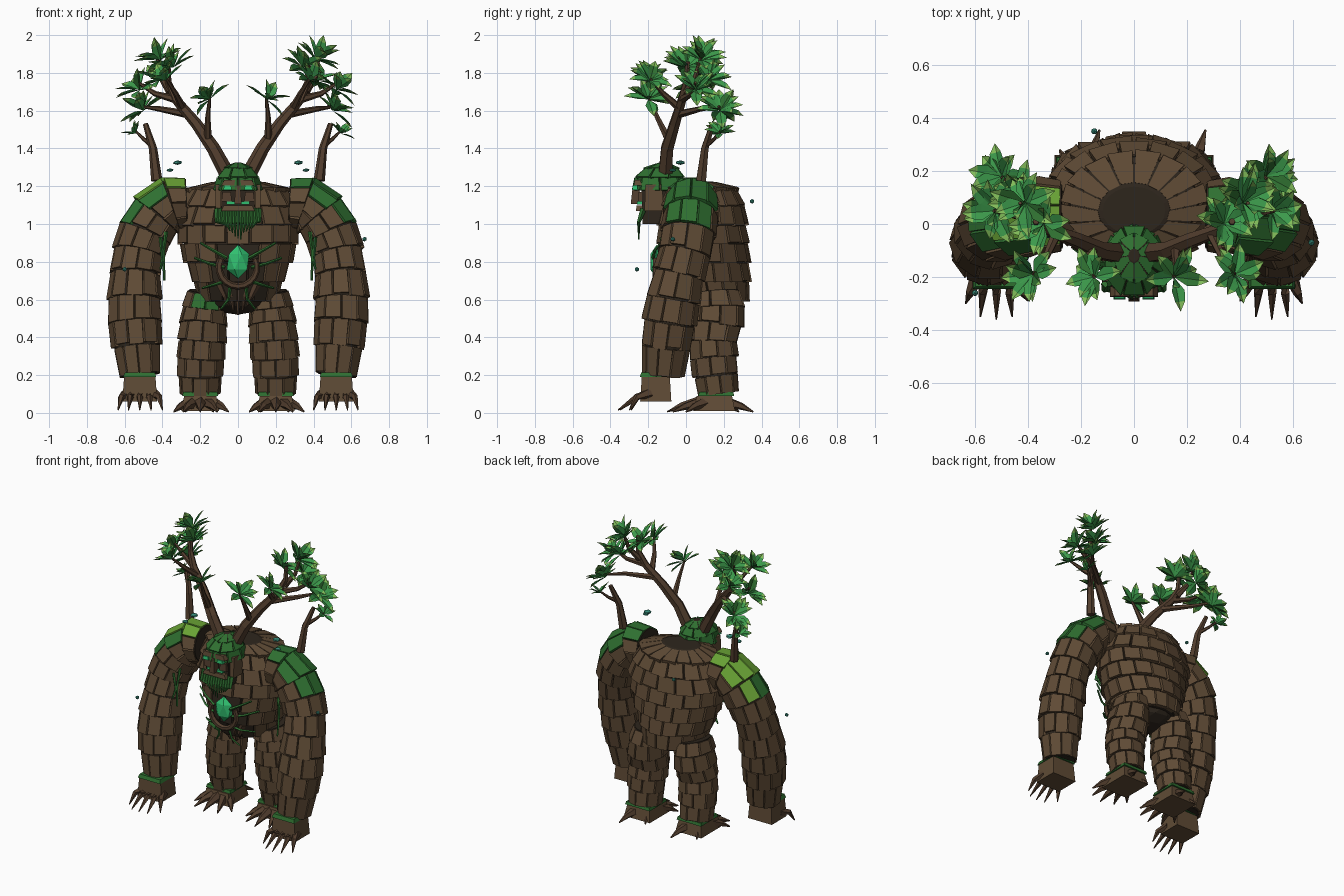
import bpy, bmesh, math, random
from mathutils import Vector as V, Matrix

random.seed(4)
if "Cube" in bpy.data.objects:
    bpy.data.objects.remove(bpy.data.objects["Cube"])

COLOURS = {"bark": (.115, .070, .036), "dark_bark": (.027, .019, .012),
           "wood": (.085, .048, .027), "moss": (.028, .16, .03),
           "light_moss": (.14, .36, .035), "leaf": (.045, .32, .07),
           "leaf_tip": (.22, .5, .1), "gem": (.03, .52, .16),
           "spirit_teal": (.04, .27, .2)}
MATS = []
for label, rgb in COLOURS.items():
    m = bpy.data.materials.new(label)
    m.use_nodes = True
    m.diffuse_color = (*rgb, 1)
    m.node_tree.nodes["Principled BSDF"].inputs["Base Color"].default_value = (*rgb, 1)
    MATS.append(m)
BARK, DARK, WOOD, MOSS, LIGHT, LEAF, TIP, GEM, TEAL = range(len(MATS))


def finish(name, bm, fix=True):
    if fix:
        bmesh.ops.recalc_face_normals(bm, faces=bm.faces)
    me = bpy.data.meshes.new(name)
    bm.to_mesh(me)
    bm.free()
    for m in MATS:
        me.materials.append(m)
    bpy.context.collection.objects.link(bpy.data.objects.new(name, me))


def face(bm, verts, mat):
    bm.faces.new(verts).material_index = mat


def loft(bm, rings, mat):
    """Closed solid through matching rings of points."""
    vs = [[bm.verts.new(p) for p in r] for r in rings]
    for a, b in zip(vs, vs[1:]):
        for i in range(len(a)):
            j = (i + 1) % len(a)
            face(bm, (a[i], a[j], b[j], b[i]), mat)
    face(bm, vs[0][::-1], mat)
    face(bm, vs[-1], mat)


def block(bm, c, size, mat, taper=1.0):
    x, y, z = [v / 2 for v in size]
    sq = ((-x, -y), (x, -y), (x, y), (-x, y))
    loft(bm, [[V(c) + V((p * k, q * k, h)) for p, q in sq] for k, h in ((1, -z), (taper, z))], mat)


def ball(bm, c, scale, detail, mat):
    m = Matrix.Translation(c) @ Matrix.Diagonal((*scale, 1))
    made = bmesh.ops.create_icosphere(bm, subdivisions=detail, radius=1, matrix=m)
    for f in {f for v in made["verts"] for f in v.link_faces}:
        f.material_index = mat


def branch(bm, pts, r0, r1, mat=WOOD, sides=6):
    """Tapered limb through the points."""
    pts = [V(p) for p in pts]
    rings = []
    for i, p in enumerate(pts):
        d = (pts[min(i + 1, len(pts) - 1)] - pts[max(i - 1, 0)]).normalized()
        u = d.orthogonal() if abs(d.y) > .95 else d.cross(V((0, 1, 0)))
        u.normalize()
        w = d.cross(u)
        r = r0 + (r1 - r0) * i / (len(pts) - 1)
        rings.append([p + r * (u * math.cos(k * math.tau / sides) + w * math.sin(k * math.tau / sides))
                      for k in range(sides)])
    loft(bm, rings, mat)


def plated(name, path, rows, n, rule, axis=None, thick=.025):
    """Dark core covered by staggered shingles; path holds x, y, z, front radius, side radius."""
    path = [V(p) for p in path]
    last = len(path) - 1

    def at(t):
        t = min(max(t, 0), last)
        i = min(int(t), last - 1)
        return path[i].lerp(path[i + 1], t - i)

    def point(t, ang, scale):
        p = at(t)
        d = V(axis or (at(t + .5) - at(t - .5))[:3]).normalized()
        u = V((0, -1, 0))
        u = (u - d * u.dot(d)).normalized()
        w = d.cross(u)
        return V(p[:3]) + scale * (u * p[3] * math.cos(ang) + w * p[4] * math.sin(ang))

    bm = bmesh.new()
    steps = [last * r / rows for r in range(rows + 1)]
    loft(bm, [[point(t, k * math.tau / 20, .91) for k in range(20)] for t in steps], DARK)
    for r in range(rows):
        for k in range(n):
            a0, a1 = [(k + e + r % 2 * .5) * math.tau / n for e in (.055, .945)]
            h = last / rows
            t0, t1 = steps[r] + h * .06, steps[r + 1] + h * random.uniform(-.05, .08)
            lift = random.uniform(-.015, .02)
            q = [point(t0, a0, .98 + lift), point(t0, a1, .98 + lift),
                 point(t1, a1, 1.04 + lift), point(t1, a0, 1.04 + lift)]
            nrm = (q[2] - q[0]).cross(q[3] - q[1]).normalized()
            mid = sum(q, V()) / 4
            if nrm.dot(mid - V(at((t0 + t1) / 2)[:3])) < 0:
                nrm = -nrm
            loft(bm, [[p - nrm * thick for p in q], q], rule(mid, nrm, r))
    finish(name, bm)


DOWN = (0, 0, -1)


# Barrel torso, dark pelvis and hanging roots
def torso_rule(c, n, r):
    return DARK if c.z < .92 and n.y < -.5 and abs(c.x) < .13 else BARK


plated("torso", [(0, .05, 1.225, .10, .13), (0, .08, 1.195, .19, .265), (0, .085, 1.1, .225, .31),
                 (0, .085, 1.0, .235, .335), (0, .09, .9, .24, .315), (0, .095, .8, .24, .28),
                 (0, .105, .7, .235, .24), (0, .125, .59, .205, .2)], 7, 16, torso_rule, DOWN)
bm = bmesh.new()
ball(bm, (0, .13, .61), (.18, .17, .09), 2, DARK)
for x in (-.07, -.035, 0, .035, .07):
    branch(bm, [(x * 1.5, -.09, .7), (x, -.08, .62), (x * .7, -.05, .52 + abs(x) * .7)], .024, .006, WOOD, 5)
finish("pelvis", bm)

# Limbs on both sides
for s, side in ((1, "left"), (-1, "right")):
    def arm_rule(c, n, r):
        if r < 3 and n.z > .35:
            return LIGHT if s < 0 and (n.z > .8 or n.y > .1) else MOSS
        return BARK

    def leg_rule(c, n, r):
        return MOSS if s < 0 and r == 0 and n.y < -.6 and c.x < -.13 else BARK

    plated(side + "_arm", [(s * x, y, z, r, r) for x, y, z, r in (
        (.27, .03, 1.115, .135), (.38, .03, 1.11, .145), (.475, .02, 1.0, .15), (.525, 0, .87, .137),
        (.545, -.04, .72, .135), (.55, -.075, .55, .148), (.54, -.1, .4, .137), (.52, -.12, .2, .107))],
        9, 10, arm_rule)
    plated(side + "_leg", [(s * x, y, z, ry, rx) for x, y, z, rx, ry in (
        (.165, .15, .64, .105, .14), (.18, .16, .52, .122, .16), (.19, .14, .38, .13, .13),
        (.2, .15, .25, .125, .125), (.2, .17, .1, .105, .105))], 6, 9, leg_rule)

    # Hand with mossy wrist and claws
    bm = bmesh.new()
    block(bm, (s * .52, -.16, .125), (.185, .165, .13), BARK, .9)
    block(bm, (s * .52, -.16, .202), (.175, .17, .025), MOSS, .9)
    for x, reach in ((-.12, -.29), (-.06, -.35), (0, -.36), (.06, -.35), (.115, -.3)):
        branch(bm, [(s * (.52 + x * .6), -.19, .1), (s * (.52 + x * .85), -.26, .085),
                    (s * (.52 + x), reach, .015)], .032, .003, WOOD, 5)
    finish(side + "_hand", bm)

    # Foot with spreading roots
    bm = bmesh.new()
    block(bm, (s * .2, .15, .05), (.2, .22, .08), BARK, .85)
    block(bm, (s * .2, .16, .1), (.19, .19, .02), MOSS, .95)
    for dx, ty in ((-.14, .0), (-.09, -.07), (0, -.1), (.09, -.07), (.15, .0), (.07, .355), (-.08, .28)):
        x, y = s * .2, .15
        branch(bm, [(x + dx * .4, y + (ty - y) * .3, .055), (x + dx * .75, y + (ty - y) * .7, .035),
                    (x + dx, ty, .006)], .035, .004, WOOD, 5)
    finish(side + "_foot", bm)

    # Antler, its boughs and the shoulder sapling
    bm = bmesh.new()
    branch(bm, [(s * x, y, z) for x, y, z in ((.05, -.11, 1.25), (.13, -.1, 1.4), (.22, -.06, 1.53),
                                              (.33, -.02, 1.66), (.37, 0, 1.75), (.37, .01, 1.86))], .042, .012)
    for pts in (((.16, -.09, 1.44), (.16, -.15, 1.56), (.15, -.2, 1.67)),
                ((.33, -.02, 1.66), (.44, .03, 1.69), (.53, .05, 1.75)),
                ((.26, -.04, 1.58), (.42, .08, 1.61), (.5, .18, 1.62)),
                ((.29, -.03, 1.61), (.33, -.12, 1.69), (.38, -.19, 1.77)),
                ((.36, 0, 1.7), (.41, .05, 1.78), (.43, .08, 1.89))):
        branch(bm, [(s * x, y, z) for x, y, z in pts], .022, .007)
    finish(side + "_antler", bm)
    bm = bmesh.new()
    branch(bm, [(s * .43, .08, 1.23), (s * .45, .1, 1.4), (s * .49, .14, 1.53)], .03, .014)
    branch(bm, [(s * .45, .1, 1.41), (s * .5, .15, 1.45), (s * .54, .18, 1.49)], .014, .006)
    finish(side + "_shoulder_sapling", bm)

    # Leaf clusters, each opening outwards from the trunk
    bm = bmesh.new()
    for x, y, z, n, size in ((.15, -.2, 1.66, 9, .125), (.38, -.19, 1.76, 10, .125), (.34, 0, 1.83, 12, .135),
                             (.41, .08, 1.87, 13, .135), (.52, .05, 1.71, 11, .135), (.5, .18, 1.6, 12, .135),
                             (.42, .12, 1.76, 10, .13), (.54, .18, 1.48, 7, .085)):
        turn = V((s * .55, random.uniform(-.1, .3), .85)).to_track_quat('Z', 'Y')
        for i in range(n):
            az, el = i * 2.4 + random.uniform(-.3, .3), random.uniform(-.25, 1.1)
            d = V((math.cos(az) * math.cos(el), math.sin(az) * math.cos(el), math.sin(el)))
            w = d.cross(V((0, 0, 1))).normalized()
            d, w = turn @ d, turn @ w
            up = w.cross(d)
            ln, wd = size * random.uniform(.88, 1.08), size * .23
            base = V((s * x, y, z))
            row = [[bm.verts.new(base + d * ln * t + w * wd * k * e + up * wd * .35 * (abs(k) + lift))
                    for k in (-1, 0, 1)] for t, e, lift in ((.42, 1, .2), (.72, .78, .1))]
            root, tip = bm.verts.new(base), bm.verts.new(base + d * ln)
            body = MOSS if i % 4 == 3 else LEAF
            (l0, m0, r0), (l1, m1, r1) = row
            face(bm, (root, r0, m0), body)
            face(bm, (root, m0, l0), body)
            face(bm, (m0, r0, r1, m1), body)
            face(bm, (l0, m0, m1, l1), body)
            face(bm, (m1, r1, tip), TIP)
            face(bm, (l1, m1, tip), TIP)
    finish(side + "_leaves", bm, False)

    # Vines across the belly and inside the arm
    bm = bmesh.new()
    for pts in (((.06, -.175, .82), (.13, -.165, .86), (.2, -.135, .9)), ((.07, -.17, .77), (.15, -.145, .79), (.23, -.09, .82)),
                ((.06, -.165, .7), (.12, -.145, .68), (.19, -.08, .66)), ((.04, -.16, .68), (.05, -.14, .6), (.09, -.11, .55)),
                ((.38, -.1, .96), (.395, -.11, .85), (.39, -.12, .7)), ((.41, -.13, .93), (.4, -.12, .82), (.41, -.14, .76))):
        branch(bm, [(s * x, y, z) for x, y, z in pts], .01, .006, MOSS, 4)
    finish(side + "_vines", bm)

# Mossy hood
plated("hood", [(0, -.12, 1.325, .025, .02), (0, -.13, 1.3, .09, .075), (0, -.14, 1.25, .135, .112),
                (0, -.135, 1.18, .145, .125)], 3, 8, lambda c, n, r: MOSS, DOWN, .02)

# Face
bm = bmesh.new()
block(bm, (0, -.13, 1.1), (.17, .2, .2), DARK, 1.05)
block(bm, (0, -.255, 1.218), (.18, .04, .03), BARK, .8)
block(bm, (0, -.265, 1.155), (.04, .055, .1), WOOD, .6)
for s in (-1, 1):
    block(bm, (s * .06, -.235, 1.145), (.055, .04, .05), WOOD, .8)
    block(bm, (s * .105, -.17, 1.14), (.03, .1, .14), BARK, .9)
    block(bm, (s * .055, -.27, 1.192), (.045, .03, .022), GEM, .8)
block(bm, (0, -.245, 1.112), (.12, .03, .016), GEM)
block(bm, (0, -.24, 1.083), (.18, .05, .028), BARK, .85)
finish("face", bm)

# Beard strands
bm = bmesh.new()
for i in range(13):
    x = (i - 6) * .018
    branch(bm, [(x, -.225, 1.08), (x * 1.05, -.25, 1.01), (x * .8, -.25, .9 + abs(x) * .8 + random.uniform(0, .03))],
           .016, .003, MOSS, 4)
finish("beard", bm)

# Belly gem held in a root ring
bm = bmesh.new()
ball(bm, (0, -.155, .8), (.067, .04, .09), 1, GEM)
finish("belly_gem", bm)
bm = bmesh.new()
branch(bm, [(.1 * math.cos(a), -.16, .77 + .1 * math.sin(a)) for a in
            [math.pi * (.85 + 1.3 * i / 12) for i in range(13)]], .02, .016)
finish("root_ring", bm)

# Floating motes
bm = bmesh.new()
for x, y, z, r in ((-.32, -.03, 1.325, .027), (-.36, -.07, 1.285, .021), (.32, -.03, 1.325, .027), (.36, -.07, 1.285, .021),
                   (.67, -.07, .92, .013), (-.6, -.26, .76, .013), (-.15, .35, 1.12, .013)):
    ball(bm, (x, y, z), (r, r, r * .45 if r > .015 else r), 1, TEAL)
finish("motes", bm)
